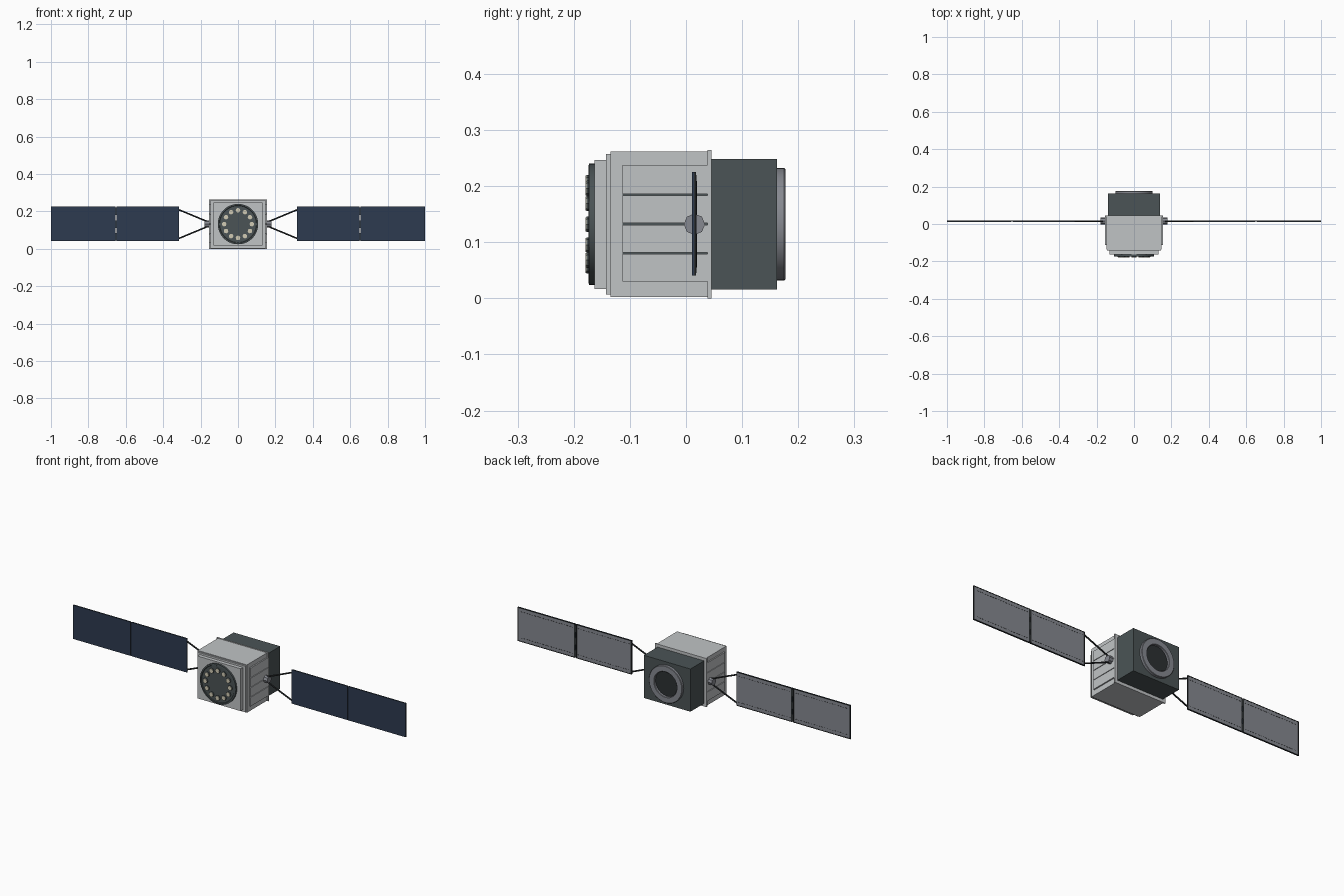
import bpy, bmesh, math
from mathutils import Vector, Matrix

if "Cube" in bpy.data.objects:
    bpy.data.objects.remove(bpy.data.objects["Cube"])

MID = 0.132     # height of the main axis
WING_Y = 0.015  # plane of the solar wings


def material(name, rgb):
    m = bpy.data.materials.new(name)
    m.use_nodes = True
    m.diffuse_color = (*rgb, 1)
    m.node_tree.nodes["Principled BSDF"].inputs["Base Color"].default_value = (*rgb, 1)
    return m


LIGHT = material("light grey shell", (0.53, 0.55, 0.56))
DARK = material("dark slate", (0.07, 0.088, 0.092))
NAVY = material("navy solar cells", (0.026, 0.043, 0.08))
GREY = material("mid grey metal", (0.24, 0.25, 0.28))
CREAM = material("cream lens", (0.64, 0.6, 0.46))
BLACK = material("charcoal struts", (0.025, 0.03, 0.032))


def finish(name, bm, mat, smooth=False):
    bmesh.ops.recalc_face_normals(bm, faces=bm.faces)
    me = bpy.data.meshes.new(name)
    bm.to_mesh(me)
    bm.free()
    ob = bpy.data.objects.new(name, me)
    bpy.context.collection.objects.link(ob)
    me.materials.append(mat)
    if smooth:
        bpy.ops.object.select_all(action="DESELECT")
        ob.select_set(True)
        bpy.context.view_layer.objects.active = ob
        bpy.ops.object.shade_smooth_by_angle(angle=math.radians(35))
    return ob


def add_box(bm, x, y, z):
    size = [b - a for a, b in (x, y, z)]
    centre = [(a + b) / 2 for a, b in (x, y, z)]
    bmesh.ops.create_cube(bm, size=1, matrix=Matrix.Translation(centre) @ Matrix.Diagonal((*size, 1)))


def boxes(name, mat, *extents):
    bm = bmesh.new()
    for e in extents:
        add_box(bm, *e)
    return finish(name, bm, mat)


def block(name, mat, half_x, half_z, y0, y1):
    return boxes(name, mat, ((-half_x, half_x), (y0, y1), (MID - half_z, MID + half_z)))


def add_rod(bm, a, b, radius, sides):
    a, b = Vector(a), Vector(b)
    turn = (b - a).to_track_quat("Z", "Y").to_matrix().to_4x4()
    bmesh.ops.create_cone(bm, cap_ends=True, segments=sides, radius1=radius, radius2=radius,
                          depth=(b - a).length, matrix=Matrix.Translation((a + b) / 2) @ turn)


def rods(name, mat, radius, sides, *ends, smooth=True):
    bm = bmesh.new()
    for a, b in ends:
        add_rod(bm, a, b, radius, sides)
    return finish(name, bm, mat, smooth)


def lathe(name, mat, profile, sides=48):
    """Spin a (radius, y) profile about the main axis."""
    bm = bmesh.new()
    vs = [bm.verts.new((r, y, MID)) for r, y in profile]
    edges = [bm.edges.new((vs[i], vs[i - 1])) for i in range(len(vs))]
    bmesh.ops.spin(bm, geom=vs + edges, cent=(0, 0, MID), axis=(0, 1, 0),
                   angle=math.tau, steps=sides)
    bmesh.ops.remove_doubles(bm, verts=bm.verts, dist=1e-5)
    return finish(name, bm, mat, True)


# Stepped main body
block("main_body", LIGHT, 0.148, 0.130, -0.135, 0.04)
block("body_flange", LIGHT, 0.155, 0.132, 0.038, 0.045)
block("front_step", LIGHT, 0.144, 0.125, -0.143, -0.135)
block("front_plate", LIGHT, 0.13, 0.115, -0.163, -0.143)
block("rear_module", DARK, 0.14, 0.116, 0.045, 0.162)

# Front sensor disc with its raised rim and ring of lenses
lathe("sensor_disc", DARK, [(0.001, -0.163), (0.108, -0.163), (0.108, -0.173),
                            (0.100, -0.174), (0.098, -0.171), (0.001, -0.171)])
spots = [(0.074 * math.sin(math.tau * i / 12), MID + 0.074 * math.cos(math.tau * i / 12)) for i in range(12)]
rods("lens_mounts", DARK, 0.0135, 8,
     *[((x, -0.170, z), (x, -0.177, z)) for x, z in spots], smooth=False)
rods("lenses", CREAM, 0.0125, 8,
     *[((x, -0.176, z), (x, -0.179, z)) for x, z in spots], smooth=False)

# Rear ring around a dark well
lathe("rear_ring", GREY, [(0.068, 0.160), (0.100, 0.160), (0.100, 0.175),
                          (0.098, 0.177), (0.070, 0.177), (0.068, 0.175)])
rods("rear_well", BLACK, 0.068, 48, ((0, 0.160, MID), (0, 0.164, MID)))

for side, s in (("left", 1), ("right", -1)):
    def span(a, b):
        return tuple(sorted((s * a, s * b)))

    # Raised side panelling with narrow grooves
    strips = []
    for i in range(4):
        low = 0.03 + i * 0.052
        top = low + (0.052 if i == 3 else 0.049)
        strips.append((span(0.147, 0.155), (-0.113, 0.039), (low, top)))
    boxes(side + "_side_panelling", LIGHT, *strips)
    boxes(side + "_side_grooves", DARK,
          *[(span(0.147, 0.149), (-0.113, 0.039), (z, z + 0.003)) for z in (0.079, 0.131, 0.183)])

    # Wing hub and the splayed struts
    rods(side + "_wing_hub", GREY, 0.019, 8,
         ((s * 0.148, WING_Y, MID), (s * 0.178, WING_Y, MID)), smooth=False)
    rods(side + "_struts", BLACK, 0.0042, 8,
         *[((s * 0.160, WING_Y, MID + d * 0.012), (s * 0.317, WING_Y, MID + d * 0.077)) for d in (1, -1)])

    # Two hinged solar panels: cells in front, grey backing, dark frame
    dashes = bmesh.new()
    for label, x0, x1 in (("inner", 0.315, 0.650), ("outer", 0.655, 1.0)):
        name = side + "_" + label
        boxes(name + "_solar_cells", NAVY, (span(x0, x1), (WING_Y - 0.004, WING_Y - 0.001), (0.041, 0.225)))
        boxes(name + "_panel_back", GREY, (span(x0 + 0.003, x1 - 0.003), (WING_Y - 0.001, WING_Y + 0.002), (0.044, 0.222)))
        boxes(name + "_panel_frame", BLACK,
              *[(span(x0, x1), (WING_Y - 0.001, WING_Y + 0.003), z) for z in ((0.041, 0.045), (0.221, 0.225))],
              *[(span(x, x + 0.005), (WING_Y - 0.001, WING_Y + 0.003), (0.041, 0.225)) for x in (x0, x1 - 0.005)])
        for i in range(20):
            x = x0 + 0.012 + i * 0.016
            for z in (0.062, 0.204):
                add_box(dashes, span(x, x + 0.008), (WING_Y + 0.001, WING_Y + 0.003), (z - 0.001, z + 0.001))
    finish(side + "_back_stitching", dashes, BLACK)
    boxes(side + "_panel_hinges", BLACK,
          *[(span(0.648, 0.657), (WING_Y, WING_Y + 0.004), (z - 0.02, z + 0.02)) for z in (0.065, MID, 0.2)])
